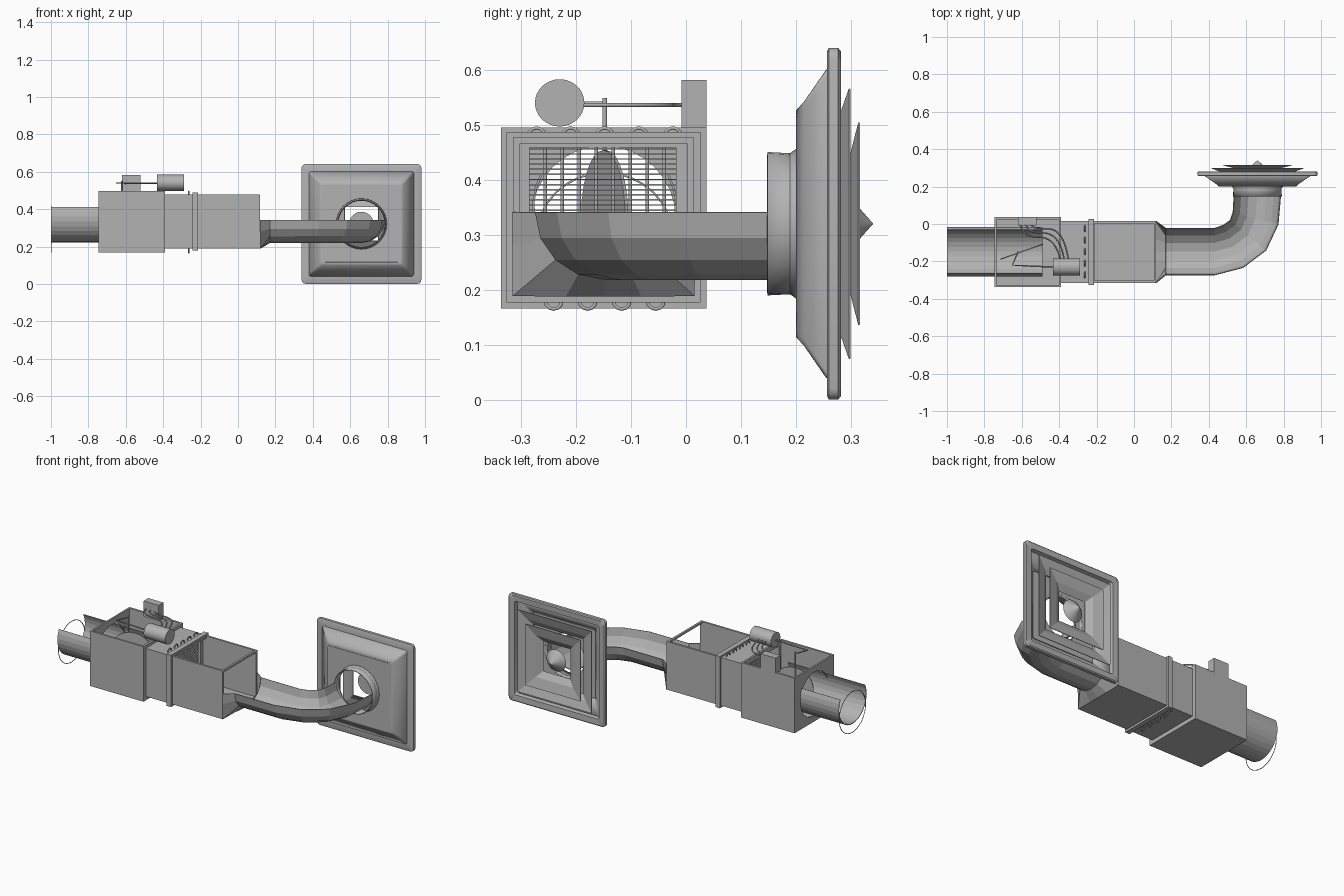
import bpy, bmesh, math
from mathutils import Vector

cube = bpy.data.objects.get("Cube")
if cube:
    bpy.data.objects.remove(cube, do_unlink=True)

metal = bpy.data.materials.new("galvanized_grey")
metal.use_nodes = True
GREY = (0.45, 0.45, 0.45, 1)
metal.diffuse_color = GREY
metal.node_tree.nodes["Principled BSDF"].inputs["Base Color"].default_value = GREY


def finish(name, bm, smooth=False, thick=0):
    bmesh.ops.recalc_face_normals(bm, faces=bm.faces)
    mesh = bpy.data.meshes.new(name)
    bm.to_mesh(mesh)
    bm.free()
    mesh.materials.append(metal)
    ob = bpy.data.objects.new(name, mesh)
    bpy.context.collection.objects.link(ob)
    if thick:
        mod = ob.modifiers.new("wall", "SOLIDIFY")
        mod.thickness = thick
        mod.offset = 0
    if smooth:
        bpy.ops.object.select_all(action='DESELECT')
        ob.select_set(True)
        bpy.context.view_layer.objects.active = ob
        bpy.ops.object.shade_smooth_by_angle(angle=math.radians(35))
    return ob


def add_box(bm, lo, hi):
    verts = bmesh.ops.create_cube(bm, size=1)["verts"]
    for v in verts:
        v.co = Vector([(lo[i] + hi[i]) / 2 + v.co[i] * (hi[i] - lo[i]) for i in range(3)])


def boxes(name, items):
    bm = bmesh.new()
    for lo, hi in items:
        add_box(bm, lo, hi)
    return finish(name, bm)


def loft(name, rings, closed=True, cap=False, smooth=False, thick=0):
    bm = bmesh.new()
    rows = [[bm.verts.new(p) for p in ring] for ring in rings]
    n = len(rows[0])
    for a, b in zip(rows, rows[1:]):
        for i in range(n if closed else n - 1):
            j = (i + 1) % n
            bm.faces.new((a[i], a[j], b[j], b[i]))
    if cap:
        bm.faces.new(rows[0])
        bm.faces.new(rows[-1])
    return finish(name, bm, smooth, thick)


def tube(name, points, r, kind="POLY", cyclic=False):
    cu = bpy.data.curves.new(name, "CURVE")
    cu.dimensions = "3D"
    cu.bevel_depth = r
    cu.bevel_resolution = 1
    cu.use_fill_caps = True
    sp = cu.splines.new(kind)
    sp.points.add(len(points) - 1)
    for p, co in zip(sp.points, points):
        p.co = (*co, 1)
    sp.use_cyclic_u = cyclic
    if kind == "NURBS":
        sp.use_endpoint_u = True
        sp.order_u = 3
    cu.materials.append(metal)
    ob = bpy.data.objects.new(name, cu)
    bpy.context.collection.objects.link(ob)
    return ob


def frame(x0, x1, outer, inner):
    """Rectangular ring across x; rectangles are (y0, y1, z0, z1)."""
    a, b, c, d = outer
    e, f, g, h = inner
    return [((x0, a, c), (x1, b, g)), ((x0, a, h), (x1, b, d)),
            ((x0, a, g), (x1, e, h)), ((x0, f, g), (x1, b, h))]


YC = -0.148
W = 0.012
SMALL = (-0.315, 0.015, 0.19, 0.478)
BIG = (-0.337, 0.037, 0.167, 0.496)


def inset(rect, w):
    return (rect[0] + w, rect[1] - w, rect[2] + w, rect[3] - w)


# Control housing: open top, with a round inlet hole in the end wall
y0, y1, z0, z1 = BIG
boxes("control_housing", [
    ((-0.745, y0, z0), (-0.39, y1, z0 + W)),
    ((-0.745, y0, z0), (-0.39, y0 + W, z1)),
    ((-0.745, y1 - W, z0), (-0.39, y1, z1)),
] + frame(-0.402, -0.39, BIG, inset(SMALL, W)))


def square_ring(x, cy, cz, hy, hz, r):
    circle, rect = [], []
    for i in range(32):
        t = math.tau * i / 32
        c, s = math.cos(t), math.sin(t)
        m = max(abs(c), abs(s))
        circle.append((x, cy + r * c, cz + r * s))
        rect.append((x, cy + hy * c / m, cz + hz * s / m))
    return circle, rect


loft("inlet_wall", square_ring(-0.74, -0.15, 0.3315, 0.187, 0.1645, 0.131), thick=0.01)

# Inlet pipe, cut open along the top, with a thin end ring
rows = []
for x in (-1, -0.49):
    rows.append([(x, YC + 0.13 * math.cos(t), 0.352 + 0.128 * math.sin(t))
                 for t in [math.radians(153 + 234 * i / 20) for i in range(21)]])
loft("inlet_pipe", rows, closed=False, thick=0.004)
tube("inlet_ring", [(-0.998, YC + 0.125 * math.cos(math.tau * i / 32),
                     0.292 + 0.122 * math.sin(math.tau * i / 32)) for i in range(32)],
     0.002, cyclic=True)

# Damper blade, shaft, crank and linkage
rows = []
for side in (-0.003, 0.003):
    rows.append([(-0.6 + 0.113 * math.cos(t) - side * 0.34,
                  YC + 0.04 * math.cos(t) + side * 0.94,
                  0.335 + 0.12 * math.sin(t)) for t in [math.tau * i / 28 for i in range(28)]])
loft("damper_blade", rows, cap=True)
tube("damper_shaft", [(-0.62, YC, 0.22), (-0.62, YC, 0.55)], 0.005)
tube("damper_linkage", [(-0.62, YC, 0.54), (-0.65, -0.22, 0.54), (-0.55, -0.225, 0.54),
                        (-0.43, -0.23, 0.54)], 0.004)

# Actuator motor, controller and cables
rows = [[(x, -0.23 + 0.045 * math.cos(t), 0.541 + 0.043 * math.sin(t))
         for t in [math.tau * i / 32 for i in range(32)]] for x in (-0.432, -0.29)]
loft("actuator_motor", rows, cap=True, smooth=True)
boxes("controller", [((-0.62, -0.008, 0.49), (-0.52, 0.037, 0.583))])
for i in range(3):
    d = 0.022 * i
    tube("cable", [(-0.605 + d * 1.3, -0.005, 0.537), (-0.6 + d * 1.3, -0.07 + d, 0.537),
                   (-0.42 + d, -0.07 + d, 0.537), (-0.395 + d, -0.19, 0.537)],
         0.004, "NURBS")

# Reheat section casing, raised flange and plenum with open top and end
boxes("reheat_casing", frame(-0.39, -0.21, SMALL, inset(SMALL, W)))
boxes("coil_frame", frame(-0.285, -0.235, inset(SMALL, 0.005), (-0.285, -0.018, 0.202, 0.46)))
boxes("flange", frame(-0.243, -0.214, (-0.327, 0.026, 0.178, 0.488), inset(SMALL, W)))
y0, y1, z0, z1 = SMALL
boxes("plenum", [
    ((-0.214, y0, z0), (0.118, y1, z0 + W)),
    ((-0.214, y0, z0), (0.118, y0 + W, z1)),
    ((-0.214, y1 - W, z0), (0.118, y1, z1)),
    ((0.106, y0, z1 - W), (0.118, y1, z1)),
])

# Heating coil: fins, tubes and return bends
boxes("coil_fins", [((-0.278, -0.285, 0.205 + 0.0093 * i), (-0.248, -0.018, 0.2075 + 0.0093 * i))
                    for i in range(28)])
pitch = 0.031
start = YC - 4.5 * pitch
path = []
for i in range(10):
    y = start + i * pitch
    ends = [0.195, 0.48] if i % 2 == 0 else [0.48, 0.181]
    path += [(-0.263, y, e) for e in ends]
    if i < 9:
        up = 1 if i % 2 == 0 else -1
        for k in range(1, 6):
            t = math.pi * k / 6
            path.append((-0.263, y + pitch / 2 * (1 - math.cos(t)),
                         ends[1] + up * pitch / 2 * math.sin(t)))
tube("coil_tubes", path, 0.0035)

# Transition and elbow, both cut open along the middle
CUT = 0.342
ANGLES = [math.pi + math.pi * i / 8 for i in range(9)]


def half_round(x, y, heading):
    h = math.radians(heading)
    return [(x - 0.125 * math.cos(t) * math.sin(h), y + 0.125 * math.cos(t) * math.cos(h),
             CUT + 0.121 * math.sin(t)) for t in ANGLES]


rect = []
for t in ANGLES:
    c, s = math.cos(t), math.sin(t)
    m = max(abs(c), abs(s))
    rect.append((0.118, -0.15 + 0.165 * c / m, CUT + 0.152 * s / m))
loft("transition", [rect, half_round(0.17, YC, 0)], closed=False, thick=0.004)
stations = [(0.17, YC, 0), (0.3, YC, 0), (0.43, YC, 0), (0.53, -0.12, 25),
            (0.61, -0.06, 50), (0.65, 0.03, 75), (0.66, 0.16, 90)]
loft("elbow_duct", [half_round(*s) for s in stations], closed=False, thick=0.004)

# Diffuser: neck collar, pan, louvers and centre cone
DX, DZ = 0.66, 0.321


def disc(y, r, n=32):
    return [(DX + r * math.cos(math.tau * i / n), y, DZ + r * math.sin(math.tau * i / n))
            for i in range(n)]


def square(y, h, r=0.012):
    pts = []
    for q in range(4):
        for k in range(4):
            t = math.pi / 2 * (q + k / 3)
            qx, qz = ((1, 1), (-1, 1), (-1, -1), (1, -1))[q]
            pts.append((DX + qx * (h - r) + r * math.cos(t), y,
                        DZ + qz * (h - r) + r * math.sin(t)))
    return pts


loft("neck_collar", [disc(0.148, 0.128), disc(0.19, 0.126), disc(0.203, 0.135)],
     smooth=True, thick=0.005)
circle, rim = square_ring(0, DX, DZ, 0.205, 0.205, 0.132)
loft("pan_back", [[(p[1], 0.202, p[2]) for p in ring] for ring in (circle, rim)], thick=0.004)
loft("pan_sides", [square(0.202, 0.205), square(0.217, 0.222), square(0.257, 0.28)],
     smooth=True, thick=0.004)
loft("face_rim", [square(0.257, 0.276), square(0.257, 0.314, 0.02), square(0.26, 0.32, 0.02),
                  square(0.277, 0.32, 0.02), square(0.282, 0.314, 0.02),
                  square(0.28, 0.28), square(0.257, 0.276)], smooth=True)
loft("outer_louver", [square(0.298, 0.246, 0.004), square(0.28, 0.195, 0.004),
                      square(0.262, 0.165, 0.004)], thick=0.003)
loft("inner_louver", [square(0.315, 0.184, 0.004), square(0.3, 0.125, 0.004),
                      square(0.276, 0.09, 0.004)], thick=0.003)
loft("centre_cone", [disc(0.284, 0.065), disc(0.316, 0.028), disc(0.34, 0.001)],
     cap=True, smooth=True)
